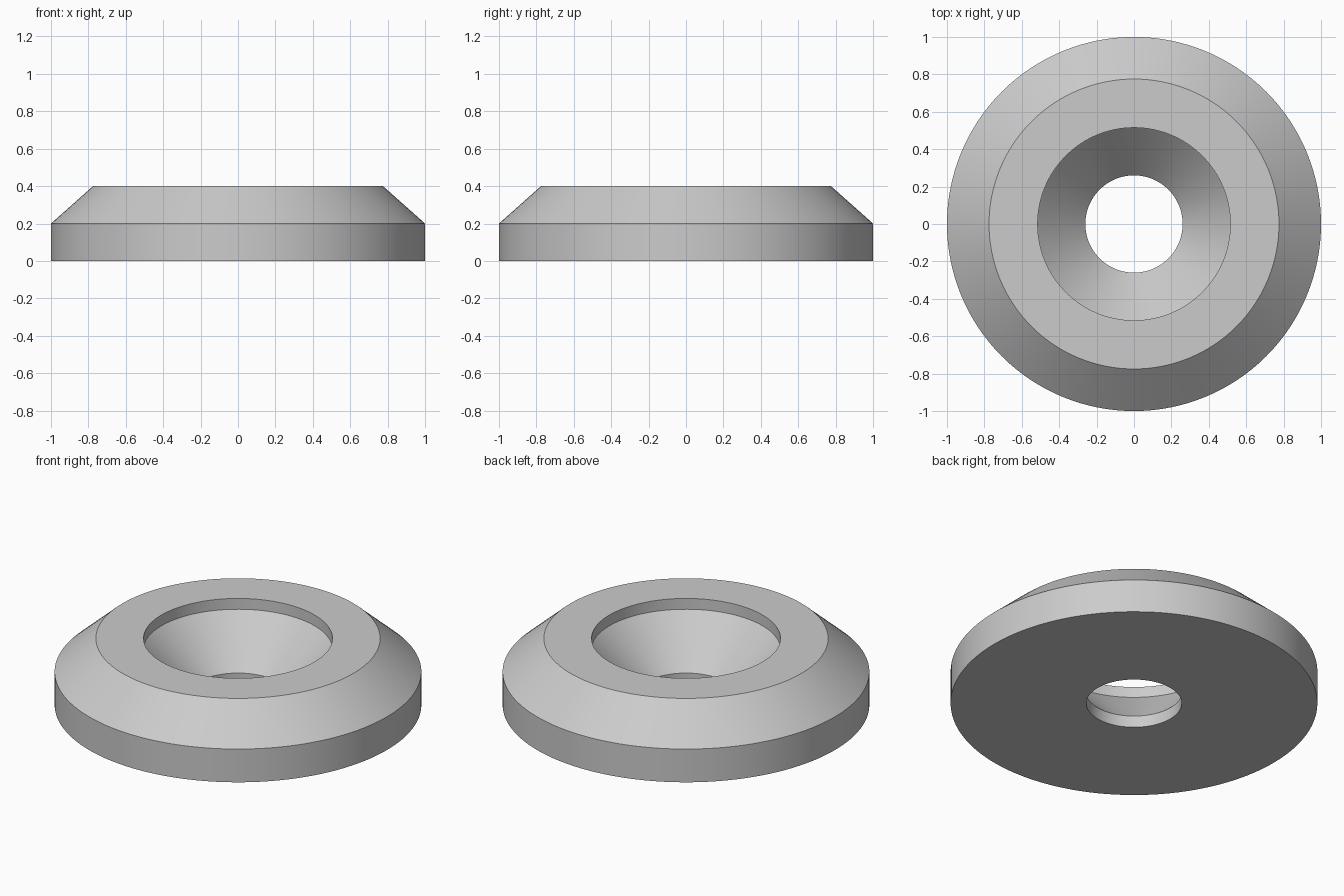
import bpy
import bmesh
import math

if "Cube" in bpy.data.objects:
    bpy.data.objects.remove(bpy.data.objects["Cube"], do_unlink=True)

# Single plain grey
grey = bpy.data.materials.new("light_grey")
grey.use_nodes = True
colour = (0.6, 0.6, 0.6, 1)
grey.diffuse_color = colour
grey.node_tree.nodes["Principled BSDF"].inputs["Base Color"].default_value = colour

# Closed (radius, height) section: flat base, bevelled rim, countersunk bore
OUTER, TOP, SINK, BORE = 1.0, 0.775, 0.515, 0.26
section = [(BORE, 0), (OUTER, 0), (OUTER, 0.2), (TOP, 0.4),
           (SINK, 0.4), (SINK, 0.335), (BORE, 0.07)]

# Revolve the section about the vertical axis
bm = bmesh.new()
verts = [bm.verts.new((r, 0, z)) for r, z in section]
edges = [bm.edges.new((a, b)) for a, b in zip(verts, verts[1:] + verts[:1])]
bmesh.ops.spin(bm, geom=verts + edges, cent=(0, 0, 0), axis=(0, 0, 1),
               angle=math.tau, steps=128, use_merge=False)
bmesh.ops.remove_doubles(bm, verts=bm.verts, dist=0.0005)
bmesh.ops.recalc_face_normals(bm, faces=bm.faces)

mesh = bpy.data.meshes.new("countersunk_washer")
bm.to_mesh(mesh)
bm.free()
mesh.materials.append(grey)
washer = bpy.data.objects.new("countersunk_washer", mesh)
bpy.context.collection.objects.link(washer)

# Smooth round walls, sharp rims
bpy.ops.object.select_all(action="DESELECT")
washer.select_set(True)
bpy.context.view_layer.objects.active = washer
bpy.ops.object.shade_smooth_by_angle(angle=math.radians(25))
